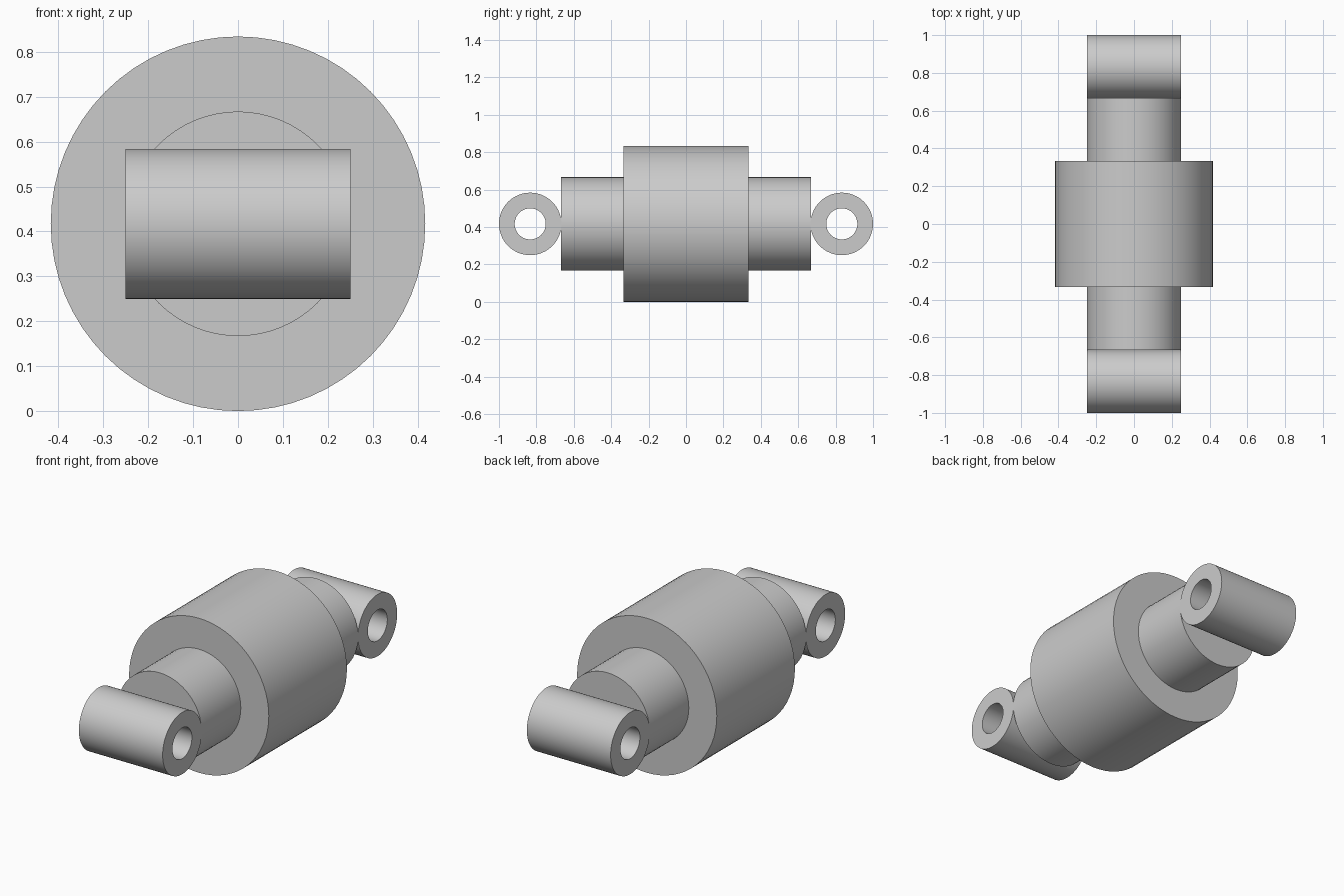
import bpy
import bmesh
import math
from mathutils import Vector

SEGMENTS = 64
CENTRE_Z = 0.417

cube = bpy.data.objects.get("Cube")
if cube:
    bpy.data.objects.remove(cube, do_unlink=True)

grey = bpy.data.materials.new("plain grey")
grey.use_nodes = True
colour = (0.6, 0.6, 0.6, 1)
grey.diffuse_color = colour
grey.node_tree.nodes["Principled BSDF"].inputs["Base Color"].default_value = colour


def lathe(name, profile, axis, location, closed=False):
    """Spin a profile of (radius, distance along axis) points about the axis."""
    axis = Vector(axis)
    bm = bmesh.new()
    verts = [bm.verts.new(axis * d + Vector((0, 0, r))) for r, d in profile]
    edges = [bm.edges.new(pair) for pair in zip(verts, verts[1:])]
    if closed:
        edges.append(bm.edges.new((verts[-1], verts[0])))
    bmesh.ops.spin(bm, geom=verts + edges, cent=(0, 0, 0), axis=axis,
                   angle=math.tau, steps=SEGMENTS, use_merge=True)
    bmesh.ops.remove_doubles(bm, verts=bm.verts, dist=0.0001)
    bmesh.ops.recalc_face_normals(bm, faces=bm.faces)
    mesh = bpy.data.meshes.new(name)
    bm.to_mesh(mesh)
    bm.free()
    mesh.materials.append(grey)
    obj = bpy.data.objects.new(name, mesh)
    obj.location = location
    bpy.context.collection.objects.link(obj)
    bpy.ops.object.select_all(action='DESELECT')
    obj.select_set(True)
    bpy.context.view_layer.objects.active = obj
    bpy.ops.object.shade_smooth_by_angle(angle=math.radians(30))
    return obj


# Stepped body: wide barrel with a narrower shaft at each end
half = [(0, 0.667), (0.25, 0.667), (0.25, 0.333), (0.417, 0.333)]
body = half + [(r, -d) for r, d in reversed(half)]
lathe("barrel_and_shafts", body, (0, 1, 0), (0, 0, CENTRE_Z))

# Mounting eyes: cross tubes touching the shaft ends
tube = [(0.083, -0.25), (0.167, -0.25), (0.167, 0.25), (0.083, 0.25)]
for name, side in (("front_eye", -1), ("back_eye", 1)):
    lathe(name, tube, (1, 0, 0), (0, side * 0.833, CENTRE_Z), closed=True)
